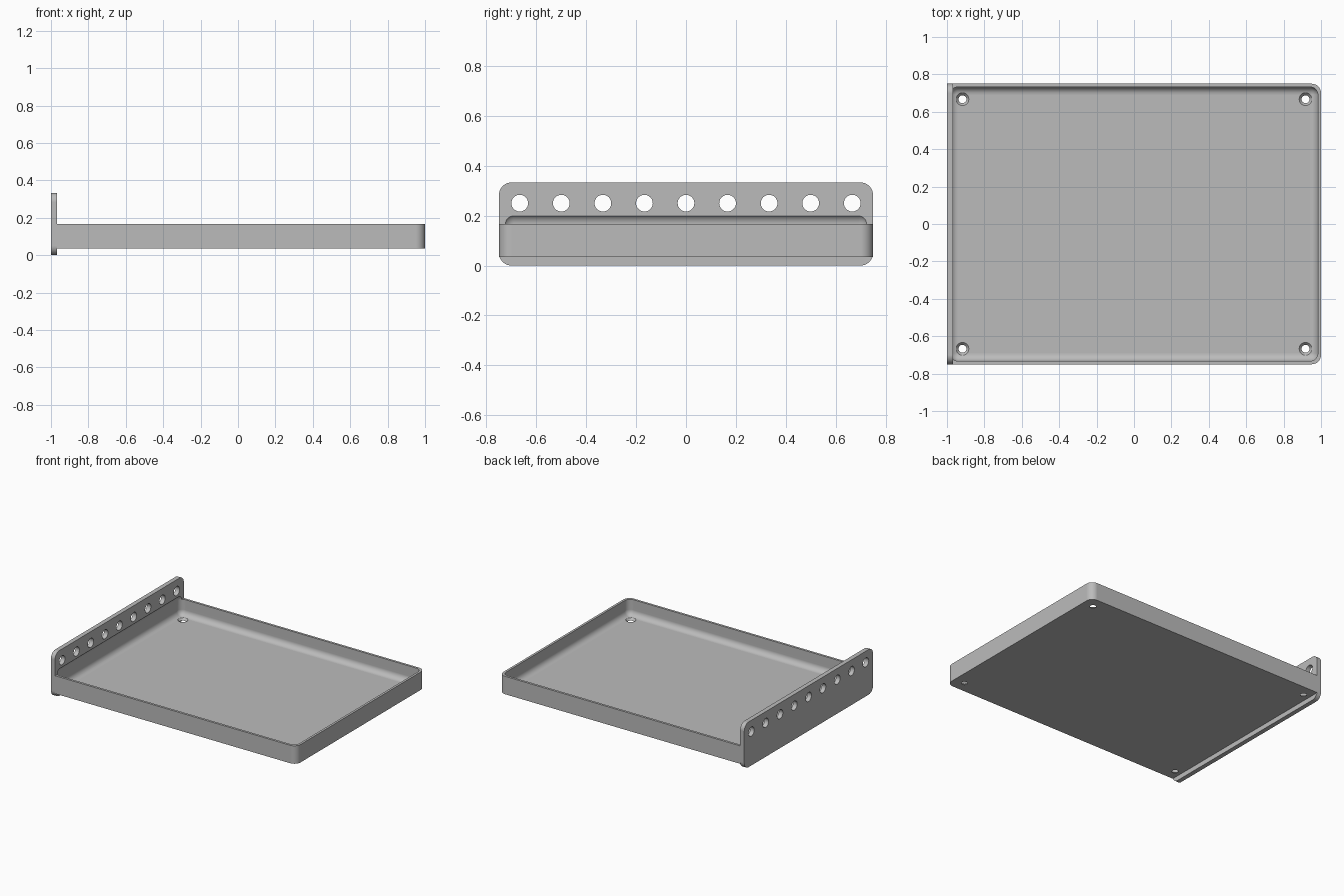
import bpy, bmesh, math
from mathutils import Matrix, Vector

if "Cube" in bpy.data.objects:
    bpy.data.objects.remove(bpy.data.objects["Cube"], do_unlink=True)

grey = bpy.data.materials.new("plain grey")
grey.use_nodes = True
colour = (0.5, 0.5, 0.5, 1)
grey.diffuse_color = colour
grey.node_tree.nodes["Principled BSDF"].inputs["Base Color"].default_value = colour


def make_object(name, bm):
    mesh = bpy.data.meshes.new(name)
    bmesh.ops.recalc_face_normals(bm, faces=bm.faces)
    bm.to_mesh(mesh)
    bm.free()
    mesh.materials.append(grey)
    obj = bpy.data.objects.new(name, mesh)
    bpy.context.collection.objects.link(obj)
    return obj


def rounded_box(name, low, high, radius, pick):
    """Box between two corners, rounding the edges chosen by pick(edge)."""
    low, high = Vector(low), Vector(high)
    bm = bmesh.new()
    bmesh.ops.create_cube(bm, size=1)
    for v in bm.verts:
        v.co = (low + high) / 2 + v.co * (high - low)
    bmesh.ops.bevel(bm, geom=[e for e in bm.edges if pick(e)], offset=radius,
                    segments=10, profile=0.5, affect='EDGES')
    return make_object(name, bm)


def runs_along(edge, axis):
    a, b = edge.verts
    return abs(a.co[axis] - b.co[axis]) > 0.01


def round_cutters(name, centres, r1, r2, depth, turn):
    """Row of cylinders or cones in one mesh."""
    bm = bmesh.new()
    for c in centres:
        bmesh.ops.create_cone(bm, cap_ends=True, segments=32, radius1=r1, radius2=r2,
                              depth=depth, matrix=Matrix.Translation(c) @ turn)
    return make_object(name, bm)


def activate(obj):
    bpy.ops.object.select_all(action='DESELECT')
    obj.select_set(True)
    bpy.context.view_layer.objects.active = obj


def cut(obj, cutter):
    activate(obj)
    mod = obj.modifiers.new("cut", 'BOOLEAN')
    mod.operation = 'DIFFERENCE'
    mod.solver = 'EXACT'
    mod.object = cutter
    bpy.ops.object.modifier_apply(modifier=mod.name)


JOIN = -0.967     # inner face of the end plate
BASE = 0.035      # underside of the tray
FLOOR = 0.05      # inside floor of the tray

# Tray body with two rounded corners at the free end
tray = rounded_box("tray", (JOIN, -0.75, BASE), (1, 0.75, 0.167), 0.05,
                   lambda e: runs_along(e, 2) and e.verts[0].co.x > 0)

# Upright end plate with rounded corners
plate = rounded_box("end_plate", (-1, -0.75, 0), (JOIN, 0.75, 0.333), 0.05,
                    lambda e: runs_along(e, 0))

# Fully rounded hollow, which also bites into the plate
hollow = rounded_box("hollow_cutter", (-0.983, -0.733, FLOOR), (0.983, 0.733, 0.208),
                     0.042, lambda e: True)

# Countersunk floor holes and the row of plate holes
floor_holes = round_cutters(
    "floor_hole_cutter",
    [(x, y, (BASE + FLOOR) / 2) for x in (-0.917, 0.917) for y in (-0.667, 0.667)],
    0.0167, 0.0383, 0.025, Matrix.Identity(4))
plate_holes = round_cutters(
    "plate_hole_cutter", [(-0.983, i / 6, 0.25) for i in range(-4, 5)],
    0.0335, 0.0335, 0.1, Matrix.Rotation(math.pi / 2, 4, 'Y'))

cut(tray, hollow)
cut(tray, floor_holes)
cut(plate, hollow)
cut(plate, plate_holes)

for helper in (hollow, floor_holes, plate_holes):
    bpy.data.objects.remove(helper, do_unlink=True)

# Smooth fillets, flat panels
for obj in (tray, plate):
    activate(obj)
    bpy.ops.object.shade_smooth_by_angle(angle=math.radians(30))
    normals = obj.modifiers.new("flat panels", 'WEIGHTED_NORMAL')
    normals.keep_sharp = True
